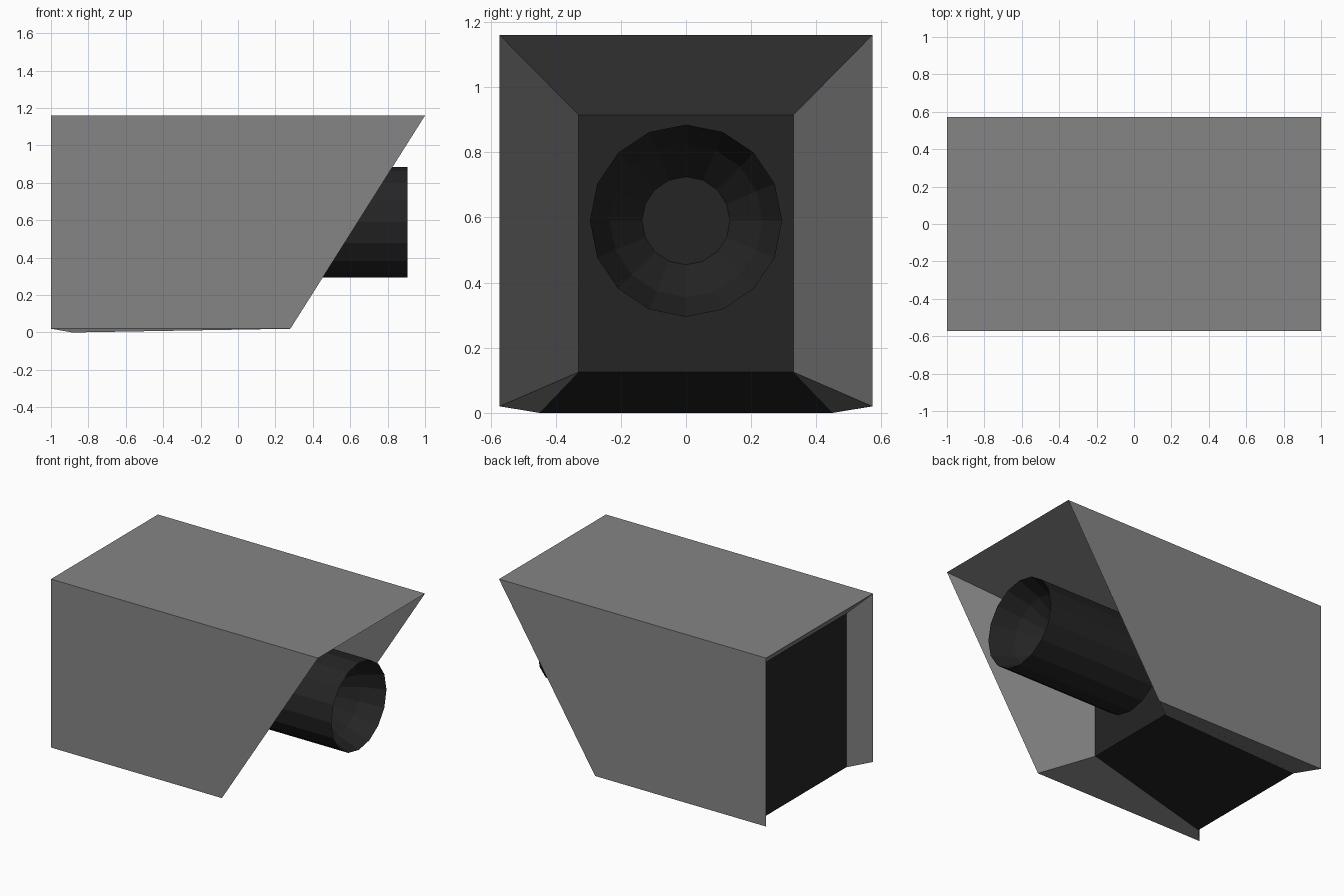
import bpy
import bmesh
import math

cube = bpy.data.objects.get("Cube")
if cube:
    bpy.data.objects.remove(cube)


def make_material(name, rgb):
    mat = bpy.data.materials.new(name)
    mat.use_nodes = True
    color = (*rgb, 1)
    mat.diffuse_color = color
    bsdf = next(n for n in mat.node_tree.nodes if n.type == 'BSDF_PRINCIPLED')
    bsdf.inputs["Base Color"].default_value = color
    return mat


grey = make_material("grey casing", (0.235, 0.235, 0.235))
black = make_material("dark plastic", (0.018, 0.018, 0.018))


def finish(bm, name, materials):
    bmesh.ops.recalc_face_normals(bm, faces=bm.faces)
    mesh = bpy.data.meshes.new(name)
    bm.to_mesh(mesh)
    bm.free()
    for mat in materials:
        mesh.materials.append(mat)
    obj = bpy.data.objects.new(name, mesh)
    bpy.context.collection.objects.link(obj)
    return obj


# Housing: a slanted hood whose flared rims lead in to a dark tapered core.
# Corners run top back, top front, bottom front, bottom back as (x, z).
hood_profile = [(-1, 1.16), (1, 1.16), (0.28, 0.02), (-1, 0.02)]
core_profile = [(-0.885, 1.04), (0.03, 0.915), (0.03, 0.125), (-0.885, 0)]
core_widths = [0.45, 0.33, 0.33, 0.45]

bm = bmesh.new()
hood = {s: [bm.verts.new((x, s * 0.572, z)) for x, z in hood_profile] for s in (-1, 1)}
core = {s: [bm.verts.new((x, s * w, z)) for (x, z), w in zip(core_profile, core_widths)]
        for s in (-1, 1)}


def across(a, i, b, j, index=0):
    face = bm.faces.new((a[-1][i], a[1][i], b[1][j], b[-1][j]))
    face.material_index = index


# Roof, then the flares under its front and back edges
across(hood, 0, hood, 1)
across(hood, 1, core, 1)
across(hood, 0, core, 0)
for side in (-1, 1):
    bm.faces.new(hood[side])
# Side flares and the core's front, floor and back panels
for i in (1, 2, 3):
    j = (i + 1) % 4
    for side in (-1, 1):
        bm.faces.new((hood[side][i], hood[side][j], core[side][j], core[side][i]))
    across(core, i, core, j, 1)
finish(bm, "camera_housing", [grey, black])

# Lens barrel: rings from the core to the rim, then back into the recess
SIDES = 16
barrel = [(0.02, 0.295), (0.905, 0.295), (0.75, 0.235), (0.62, 0.135)]
bm = bmesh.new()
rings = []
for x, radius in barrel:
    rings.append([bm.verts.new((x, radius * math.cos(k * math.tau / SIDES),
                                0.59 + radius * math.sin(k * math.tau / SIDES)))
                  for k in range(SIDES)])
for a, b in zip(rings, rings[1:]):
    for k in range(SIDES):
        n = (k + 1) % SIDES
        bm.faces.new((a[k], a[n], b[n], b[k]))
bm.faces.new(rings[0])
bm.faces.new(rings[-1])
finish(bm, "lens_barrel", [black])
